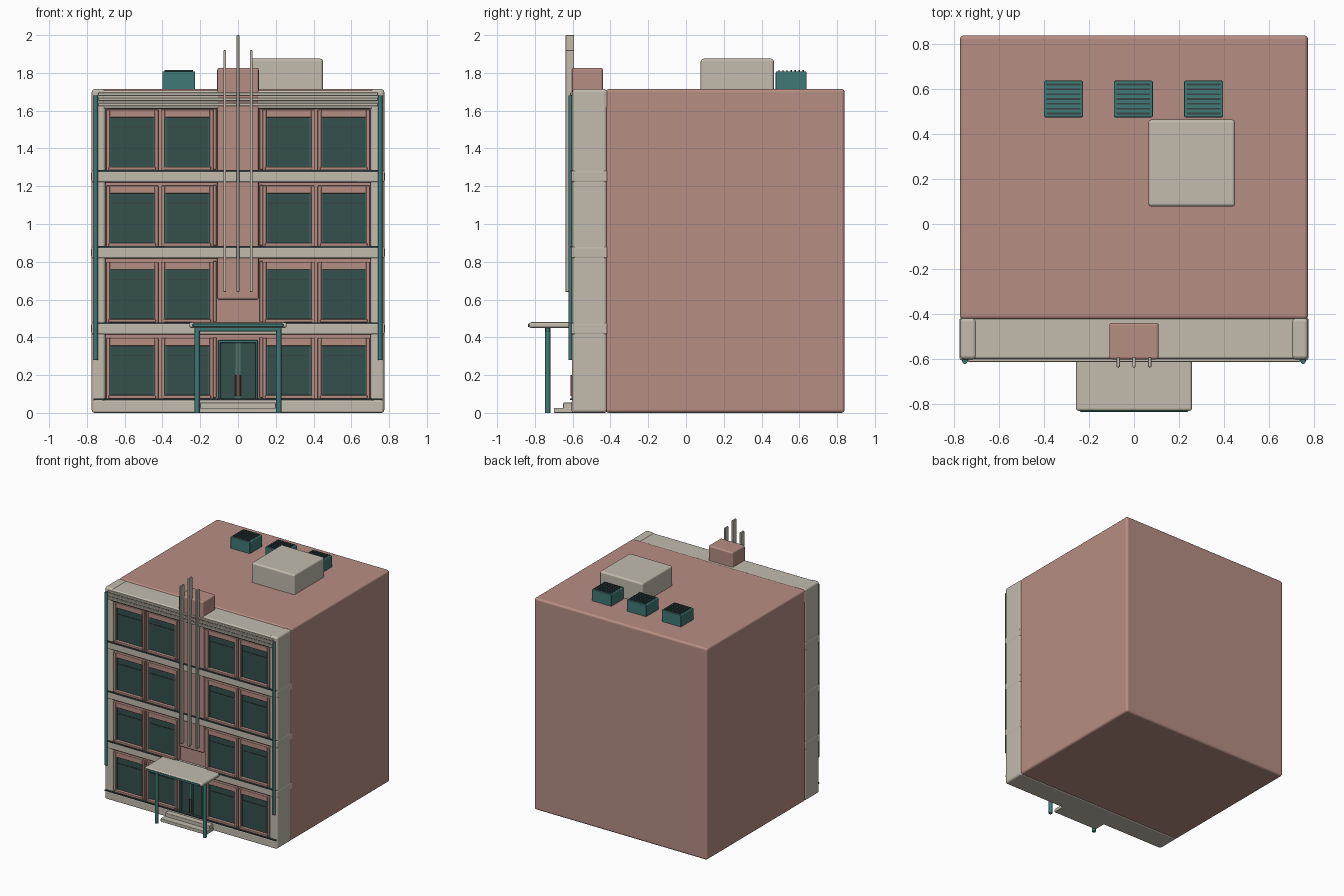
import bpy, bmesh
from mathutils import Vector

if "Cube" in bpy.data.objects:
    bpy.data.objects.remove(bpy.data.objects["Cube"])


def material(name, rgb):
    m = bpy.data.materials.new(name)
    m.diffuse_color = (*rgb, 1)
    m.use_nodes = True
    m.node_tree.nodes["Principled BSDF"].inputs["Base Color"].default_value = m.diffuse_color
    return m


PINK = material("pink_stucco", (0.47, 0.27, 0.23))
CREAM = material("cream_trim", (0.54, 0.50, 0.42))
TEAL = material("teal_metal", (0.05, 0.19, 0.18))
DARK = material("dark_line", (0.04, 0.06, 0.06))
GLASS = material("green_glass", (0.034, 0.08, 0.072))
BRASS = material("bronze", (0.20, 0.08, 0.05))


def box(name, x, y, z, mat, bevel=0.0, segments=2):
    """Box given by (min, max) on every axis, with rounded edges."""
    lo, hi = Vector((x[0], y[0], z[0])), Vector((x[1], y[1], z[1]))
    mid, size = (lo + hi) / 2, hi - lo
    bm = bmesh.new()
    bmesh.ops.create_cube(bm, size=1)
    bmesh.ops.scale(bm, vec=size, verts=bm.verts)
    mesh = bpy.data.meshes.new(name)
    bm.to_mesh(mesh)
    bm.free()
    ob = bpy.data.objects.new(name, mesh)
    ob.location = mid
    bpy.context.collection.objects.link(ob)
    mesh.materials.append(mat)
    if bevel:
        mod = ob.modifiers.new("rounding", 'BEVEL')
        mod.width, mod.segments = bevel, segments
        for p in mesh.polygons:
            p.use_smooth = True
        mod.harden_normals = True
    return ob


def span(c, w):
    return (c - w / 2, c + w / 2)


def post(name, x, y, z, r, mat):
    bm = bmesh.new()
    bmesh.ops.create_cone(bm, cap_ends=True, segments=16, radius1=r, radius2=r, depth=z[1] - z[0])
    for f in bm.faces:
        f.smooth = len(f.verts) == 4
    mesh = bpy.data.meshes.new(name)
    bm.to_mesh(mesh)
    bm.free()
    ob = bpy.data.objects.new(name, mesh)
    ob.location = (x, y, (z[0] + z[1]) / 2)
    bpy.context.collection.objects.link(ob)
    mesh.materials.append(mat)


# Main block and the shallow wall behind the facade grid
box("main_block", (-0.775, 0.775), (-0.425, 0.84), (0, 1.715), PINK, 0.018, 3)
box("facade_wall", (-0.72, 0.72), (-0.572, -0.41), (0.02, 1.69), PINK)

# Cream facade frame
box("base_plinth", (-0.77, 0.77), (-0.605, -0.42), (0, 0.068), CREAM, 0.01)
box("parapet", (-0.772, 0.772), (-0.6, -0.415), (1.61, 1.708), CREAM, 0.01)
for z in (1.632, 1.66, 1.688):
    box("parapet_moulding", (-0.74, 0.74), (-0.614, -0.59), span(z, 0.016), CREAM, 0.005)
for s in (-1, 1):
    box("corner_column", span(s * 0.738, 0.074), (-0.603, -0.418), (0, 1.715), CREAM, 0.018, 3)
    post("corner_pipe", s * 0.753, -0.612, (0.28, 1.68), 0.011, TEAL)
for i in range(3):
    z = 0.446 + 0.403 * i
    box("floor_band", (-0.777, 0.777), (-0.607, -0.415), span(z, 0.062), CREAM, 0.01)
for i in range(4):
    box("band_strip", (-0.765, 0.765), (-0.613, -0.59), span(0.072 + 0.403 * i, 0.009), DARK)


# Windows: glass, pink surround, blind rail, sill
def window(cx, z0):
    box("window_glass", span(cx, 0.242), (-0.582, -0.56), (z0, z0 + 0.272), GLASS)
    for s in (-1, 1):
        box("window_jamb", span(cx + s * 0.128, 0.02), (-0.597, -0.56), (z0 - 0.015, z0 + 0.31), PINK, 0.004)
    box("window_lintel", span(cx, 0.24), (-0.593, -0.56), (z0 + 0.268, z0 + 0.31), PINK, 0.004)
    box("window_rail", span(cx, 0.225), (-0.586, -0.57), span(z0 + 0.217, 0.006), DARK)
    for s in (-1, 1):
        box("window_stile", span(cx + s * 0.115, 0.007), (-0.587, -0.57), (z0, z0 + 0.27), TEAL)
    box("window_sill", span(cx, 0.25), (-0.607, -0.56), span(z0 - 0.002, 0.018), PINK, 0.005)


for floor in range(4):
    for cx in (-0.56, -0.268, 0.268, 0.56):
        window(cx, 0.087 + 0.403 * floor)
    for s in (-1, 1):
        box("bay_pier", span(s * 0.124, 0.02), (-0.59, -0.56),
            (0.08 + 0.403 * floor, 0.4 + 0.403 * floor), PINK, 0.004)

# Central pylon with three tall fins
box("central_pylon", (-0.11, 0.11), (-0.603, -0.44), (0.6, 1.827), PINK, 0.012, 3)
for x, top in ((-0.07, 1.92), (0, 2.0), (0.07, 1.92)):
    box("pylon_fin", span(x, 0.015), (-0.638, -0.592), (0.64, top), CREAM, 0.004)

# Entrance canopy, posts and steps
box("canopy", (-0.258, 0.258), (-0.832, -0.59), (0.45, 0.48), CREAM, 0.012, 3)
box("canopy_fascia", (-0.24, 0.24), (-0.836, -0.82), (0.455, 0.472), TEAL, 0.003)
box("canopy_beam", (-0.23, 0.23), (-0.745, -0.72), (0.432, 0.452), TEAL, 0.003)
for s in (-1, 1):
    post("canopy_post", s * 0.216, -0.732, (0, 0.452), 0.014, TEAL)
box("lower_step", (-0.205, 0.205), (-0.70, -0.59), (0, 0.027), CREAM, 0.005)
box("upper_step", (-0.2, 0.2), (-0.65, -0.59), (0.02, 0.055), CREAM, 0.005)

# Double doors
for s in (-1, 1):
    box("door_leaf", span(s * 0.049, 0.09), (-0.588, -0.56), (0.068, 0.375), GLASS, 0.003)
    box("door_jamb", span(s * 0.099, 0.012), (-0.6, -0.56), (0.068, 0.385), TEAL, 0.003)
    box("door_stile", span(s * 0.008, 0.012), (-0.594, -0.56), (0.068, 0.375), TEAL, 0.002)
    post("door_handle", s * 0.01, -0.607, (0.09, 0.2), 0.005, BRASS)
    for z in (0.1, 0.19):
        box("handle_mount", span(s * 0.01, 0.006), (-0.607, -0.585), span(z, 0.006), BRASS)
box("door_head", (-0.105, 0.105), (-0.6, -0.56), (0.37, 0.385), TEAL, 0.003)

# Rooftop stair house and ventilation units
box("roof_house", (0.064, 0.45), (0.078, 0.465), (1.70, 1.875), CREAM, 0.014, 3)
for cx in (-0.314, -0.003, 0.31):
    box("vent_unit", span(cx, 0.174), (0.475, 0.638), (1.70, 1.808), TEAL, 0.006)
    for k in range(7):
        box("vent_slat", span(cx, 0.15), span(0.492 + k * 0.0215, 0.007), (1.80, 1.814), DARK)
